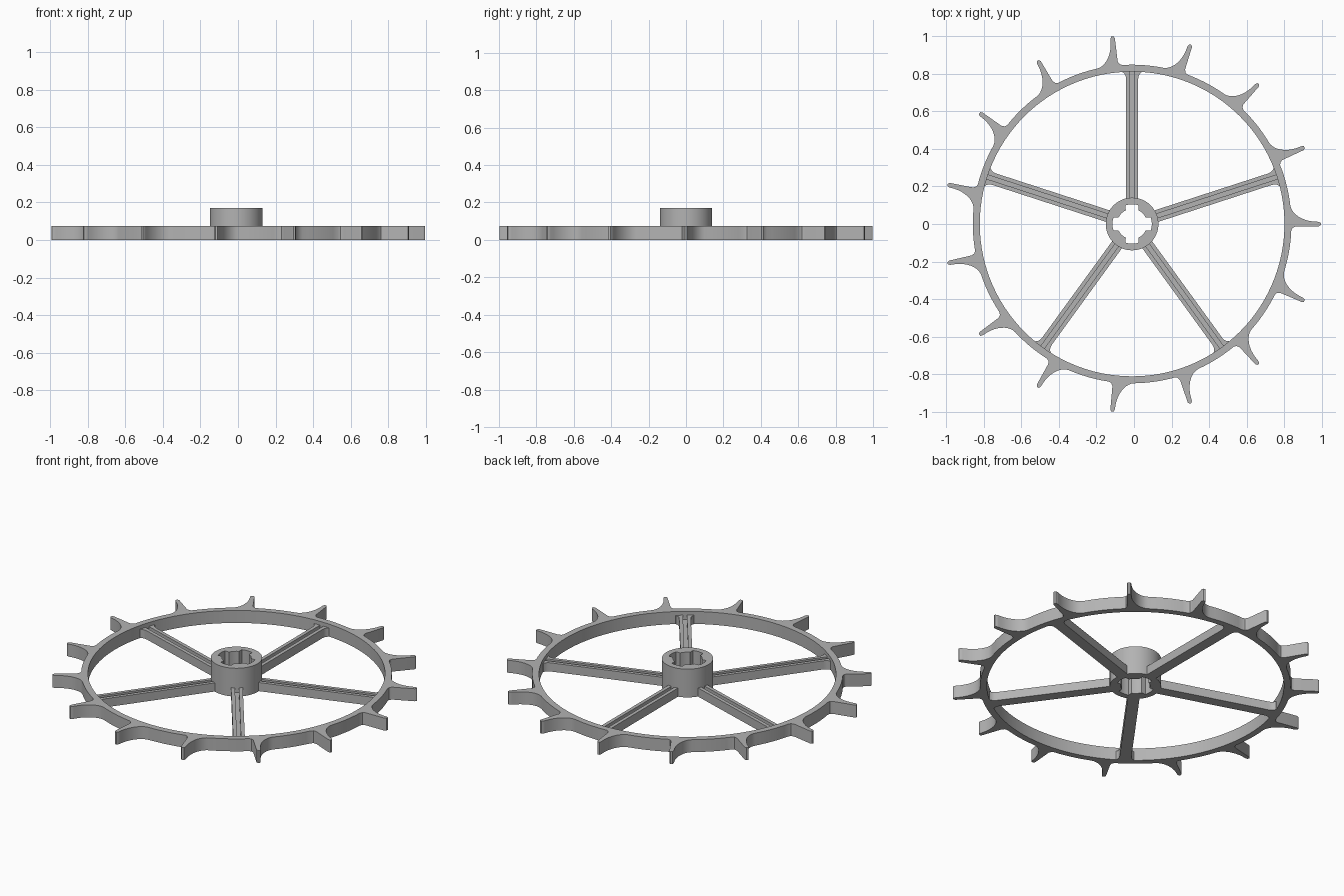
import bpy, bmesh, math
from mathutils import Matrix, Vector

cube = bpy.data.objects.get("Cube")
if cube:
    bpy.data.objects.remove(cube, do_unlink=True)

CENTRE = Vector((-0.01, 0, 0))
TEETH, SPOKES = 15, 5
RIM_OUT, RIM_IN, RIM_H, TIP = 0.847, 0.81, 0.075, 1.003

grey = bpy.data.materials.new("plain grey")
grey.use_nodes = True
grey.diffuse_color = (0.45, 0.45, 0.45, 1)
grey.node_tree.nodes["Principled BSDF"].inputs["Base Color"].default_value = (0.45, 0.45, 0.45, 1)


def polar(r, a):
    return (r * math.cos(a), r * math.sin(a))


def circle(r, n):
    return [polar(r, math.tau * i / n) for i in range(n)]


def plate(name, loops, z0, z1, angle=0):
    """Extrude a flat outline (with optional hole loops) from z0 to z1."""
    bm = bmesh.new()
    edges = []
    for loop in loops:
        vs = [bm.verts.new((x, y, z0)) for x, y in loop]
        edges += [bm.edges.new((vs[i - 1], vs[i])) for i in range(len(vs))]
    bmesh.ops.triangle_fill(bm, edges=edges, use_beauty=True, use_dissolve=False)
    out = bmesh.ops.extrude_face_region(bm, geom=bm.faces[:], use_keep_orig=True)
    top = [g for g in out["geom"] if isinstance(g, bmesh.types.BMVert)]
    bmesh.ops.translate(bm, verts=top, vec=(0, 0, z1 - z0))
    bmesh.ops.recalc_face_normals(bm, faces=bm.faces[:])
    bm.transform(Matrix.Translation(CENTRE) @ Matrix.Rotation(angle, 4, "Z"))
    me = bpy.data.meshes.new(name)
    bm.to_mesh(me)
    bm.free()
    me.materials.append(grey)
    ob = bpy.data.objects.new(name, me)
    bpy.context.collection.objects.link(ob)
    bpy.ops.object.select_all(action="DESELECT")
    ob.select_set(True)
    bpy.context.view_layer.objects.active = ob
    bpy.ops.object.shade_smooth_by_angle(angle=math.radians(30))
    return ob


# Toothed rim: steep trailing flank, long concave leading flank
SWEEP = 0.10
tooth = [(RIM_OUT, -0.035), (0.853, -0.022), (0.868, -0.014),
         (TIP - 0.01, -0.012), (TIP, -0.006), (TIP, 0.006), (TIP - 0.01, 0.011)]
for i in range(11):
    a = math.pi / 2 * i / 10
    tooth.append((0.985 - (0.985 - RIM_OUT) * math.sin(a),
                  SWEEP - (SWEEP - 0.012) * math.cos(a)))
outline = []
step = math.tau / TEETH
for k in range(TEETH):
    outline += [polar(r, k * step + t / r) for r, t in tooth]
    first, last = SWEEP / RIM_OUT, step - 0.035 / RIM_OUT
    outline += [polar(RIM_OUT, k * step + first + (last - first) * j / 7) for j in range(1, 7)]
plate("toothed_rim", [outline, circle(RIM_IN, 120)], 0, RIM_H)

# Hub with a four-slot bore
bore = []
for q in range(4):
    mid = q * math.pi / 2
    bore += [polar(0.105, mid + math.radians(d)) for d in (-19, -10, 0, 10, 19)]
    bore += [polar(0.08, mid + math.radians(d)) for d in (25, 35, 45, 55, 65)]
plate("hub", [circle(0.14, 64), bore], 0, 0.17)

# Channelled spokes, flared where they meet the rim
edge = [(0.125, 0.032), (0.77, 0.032), (0.785, 0.034), (0.798, 0.04), (0.807, 0.05), (0.825, 0.052)]
base = edge + [(x, -y) for x, y in reversed(edge)]
for k in range(SPOKES):
    a = math.pi / 2 + k * math.tau / SPOKES
    plate(f"spoke_base_{k + 1}", [base], 0, 0.025, a)
    for side, s in (("left", 1), ("right", -1)):
        wall = [(x, s * y) for x, y in edge + [(0.825, 0.011), (0.125, 0.011)]]
        plate(f"spoke_{side}_wall_{k + 1}", [wall], 0.025, 0.052, a)
